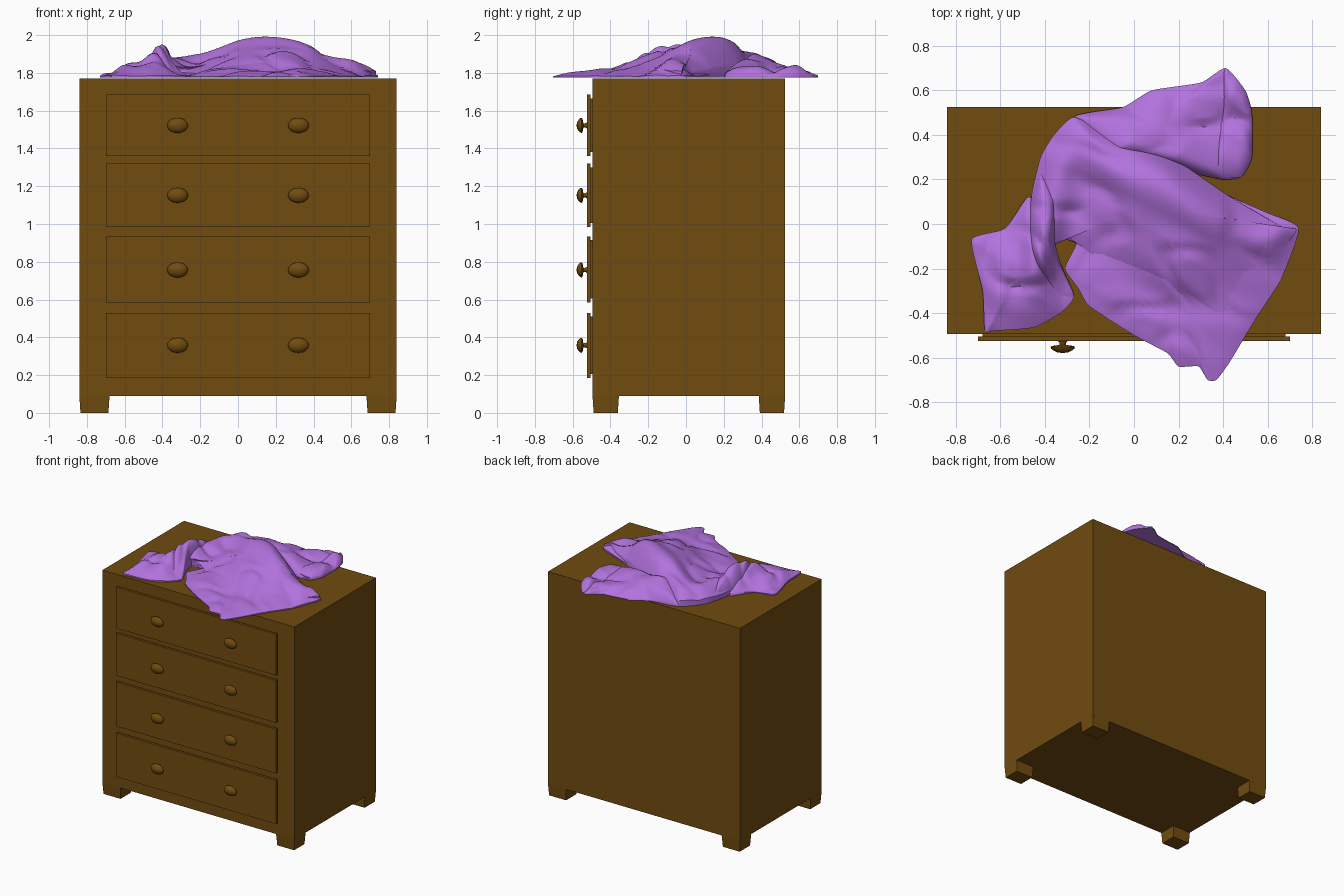
import bpy, bmesh, math
from mathutils import Vector, noise

if "Cube" in bpy.data.objects:
    bpy.data.objects.remove(bpy.data.objects["Cube"])


def material(name, rgb):
    m = bpy.data.materials.new(name)
    m.diffuse_color = (*rgb, 1)
    m.use_nodes = True
    m.node_tree.nodes["Principled BSDF"].inputs["Base Color"].default_value = m.diffuse_color
    return m


WOOD = material("brown wood", (0.165, 0.072, 0.005))
CLOTH = material("purple cloth", (0.45, 0.17, 0.73))


def finish(name, bm, mat, smooth=None):
    bmesh.ops.recalc_face_normals(bm, faces=bm.faces)
    me = bpy.data.meshes.new(name)
    bm.to_mesh(me)
    bm.free()
    me.materials.append(mat)
    ob = bpy.data.objects.new(name, me)
    bpy.context.collection.objects.link(ob)
    if smooth:
        bpy.ops.object.select_all(action='DESELECT')
        ob.select_set(True)
        bpy.context.view_layer.objects.active = ob
        bpy.ops.object.shade_smooth_by_angle(angle=math.radians(smooth))
    return ob


def box(name, x0, x1, y0, y1, z0, z1, taper=0.0):
    # box whose bottom can be pulled in by taper on every side
    bm = bmesh.new()
    bmesh.ops.create_cube(bm, size=1)
    for v in bm.verts:
        t = taper if v.co.z < 0 else 0
        v.co = ((x1 - t if v.co.x > 0 else x0 + t),
                (y1 - t if v.co.y > 0 else y0 + t),
                (z1 if v.co.z > 0 else z0))
    return finish(name, bm, WOOD)


# cabinet and feet
box("cabinet", -0.84, 0.84, -0.495, 0.525, 0.09, 1.77)
for sx, side in ((-1, "left"), (1, "right")):
    xa, xb = sorted((sx * 0.84, sx * 0.68))
    box("front_foot_" + side, xa, xb, -0.495, -0.355, 0, 0.091, 0.006)
    box("back_foot_" + side, xa, xb, 0.385, 0.525, 0, 0.091, 0.006)

# knob: (radius, distance from the drawer)
KNOB = [(0.022, 0), (0.016, 0.006), (0.014, 0.018), (0.03, 0.02), (0.049, 0.023),
        (0.055, 0.028), (0.052, 0.035), (0.042, 0.043), (0.025, 0.051), (0.0, 0.055)]


def knob(name, x, z, n=24):
    bm = bmesh.new()
    rings = []
    for r, d in KNOB[:-1]:
        rings.append([bm.verts.new((x + r * math.cos(a), -0.525 - d, z + 0.73 * r * math.sin(a)))
                      for a in (2 * math.pi * i / n for i in range(n))])
    tip = bm.verts.new((x, -0.525 - KNOB[-1][1], z))
    for a, b in zip(rings, rings[1:]):
        for i in range(n):
            bm.faces.new((a[i], a[(i + 1) % n], b[(i + 1) % n], b[i]))
    for i in range(n):
        bm.faces.new((rings[-1][i], rings[-1][(i + 1) % n], tip))
    finish(name, bm, WOOD, 50)


# drawers with recessed neck and two knobs each
for i, (z0, z1, kz) in enumerate([(0.185, 0.53, 0.358), (0.585, 0.935, 0.757),
                                  (0.985, 1.32, 1.152), (1.36, 1.685, 1.522)]):
    box(f"drawer_neck_{i}", -0.68, 0.68, -0.506, -0.49, z0 + 0.02, z1 - 0.02)
    box(f"drawer_front_{i}", -0.70, 0.70, -0.525, -0.505, z0, z1)
    for sx, side in ((-1, "left"), (1, "right")):
        knob(f"knob_{i}_{side}", sx * 0.32, kz)

# crumpled shirt: shared height field of soft hills plus folds
FLOOR = 1.775
HILLS = [(0.07, 0.20, 0.24, 0.14, -30, 0.135), (0.36, 0.03, 0.24, 0.10, -30, 0.06),
         (0.64, -0.06, 0.06, 0.05, 0, 0.07), (-0.41, -0.08, 0.15, 0.055, 80, 0.13),
         (0.2, -0.15, 0.22, 0.11, -30, 0.055), (-0.33, 0.3, 0.16, 0.07, 65, 0.05),
         (-0.58, -0.22, 0.15, 0.03, 75, 0.02), (0.2, 0.5, 0.25, 0.06, 20, 0.02)]


def height(x, y):
    z = 1.825
    for cx, cy, sl, ss, ang, amp in HILLS:
        c, s = math.cos(math.radians(ang)), math.sin(math.radians(ang))
        u, v = (x - cx) * c + (y - cy) * s, (y - cy) * c - (x - cx) * s
        z += amp * math.exp(-0.5 * ((u / sl) ** 2 + (v / ss) ** 2))
    u, v = 0.87 * x - 0.5 * y, 0.5 * x + 0.87 * y
    z += 0.022 * noise.noise(Vector((u * 3.5, v * 9, 1.3)))
    z -= 0.02 * max(0, 1 - 5 * abs(noise.noise(Vector((u * 3, v * 5, 7.7)))))
    return z


def spline(pts, steps=8):
    out, n = [], len(pts)
    for i in range(n):
        p0, p1, p2, p3 = (Vector(pts[(i + k) % n]) for k in (-1, 0, 1, 2))
        for s in range(steps):
            t = s / steps
            m1, m2 = (p2 - p0) * 0.28, (p3 - p1) * 0.28
            out.append(p1 * (2*t**3 - 3*t**2 + 1) + m1 * (t**3 - 2*t**2 + t)
                       + p2 * (3*t**2 - 2*t**3) + m2 * (t**3 - t**2))
    return out


def panel(name, centre, outline, drop, power, lift=0.0, rings=18):
    # closed cloth panel: rings from the centre to the outline over the height field
    bm = bmesh.new()
    edge, c = spline(outline), Vector(centre)
    n = len(edge)

    def top(p, r):
        h = height(p.x, p.y) + lift
        return min(2.0, FLOOR + (h - FLOOR) * (1 - drop * r ** power))

    loops = []
    for k in range(1, rings + 1):
        r = 1 - (1 - k / rings) ** 1.3
        pts = [c.lerp(e, r) for e in edge]
        loops.append([bm.verts.new((p.x, p.y, top(p, r))) for p in pts])
    loops.append([bm.verts.new((e.x, e.y, FLOOR)) for e in edge])
    loops.append([bm.verts.new((*c.lerp(e, 0.5), FLOOR)) for e in edge])
    first = bm.verts.new((c.x, c.y, top(c, 0)))
    last = bm.verts.new((c.x, c.y, FLOOR))
    for i in range(n):
        j = (i + 1) % n
        bm.faces.new((first, loops[0][i], loops[0][j]))
        bm.faces.new((last, loops[-1][j], loops[-1][i]))
        for a, b in zip(loops, loops[1:]):
            bm.faces.new((a[i], b[i], b[j], a[j]))
    finish(name, bm, CLOTH, 45)


# lower body layer with the front flap and hem
panel("shirt_body_lower", (0.15, -0.2),
      [(-0.31, -0.05), (-0.26, -0.09), (-0.31, -0.2), (-0.25, -0.29), (-0.2, -0.37), (0, -0.5),
       (0.15, -0.58), (0.2, -0.64), (0.29, -0.64), (0.33, -0.70), (0.37, -0.70), (0.43, -0.62),
       (0.55, -0.42), (0.66, -0.25), (0.74, -0.02), (0.6, 0.05), (0.42, 0.13), (0.28, 0.22),
       (0, 0.3), (-0.2, 0.2)], 0.8, 5, -0.012)
# upper body layer
panel("shirt_body_upper", (0.05, 0.08),
      [(-0.27, 0.48), (-0.36, 0.4), (-0.42, 0.3), (-0.46, 0.13), (-0.46, 0), (-0.38, -0.1),
       (-0.3, -0.06), (-0.1, -0.2), (0.1, -0.3), (0.38, -0.44), (0.43, -0.42), (0.6, -0.2),
       (0.73, -0.03), (0.66, -0.01), (0.42, 0.13), (0.2, 0.28), (0.02, 0.36), (-0.1, 0.4)],
      0.6, 5, 0.008, 24)
# back sleeve and its open cuff
panel("back_sleeve", (0.12, 0.44),
      [(-0.27, 0.48), (-0.05, 0.525), (0.08, 0.6), (0.3, 0.635), (0.41, 0.70), (0.5, 0.6),
       (0.53, 0.5), (0.53, 0.3), (0.48, 0.21), (0.4, 0.2), (0.3, 0.22), (0.1, 0.28),
       (-0.15, 0.3)], 0.85, 4, -0.005)
panel("back_cuff", (0.45, 0.45),
      [(0.41, 0.70), (0.5, 0.6), (0.53, 0.5), (0.53, 0.3), (0.48, 0.21), (0.37, 0.22),
       (0.36, 0.32), (0.39, 0.5)], 0.7, 4, 0.002)
# front sleeve: raised upper arm and flat cuff
panel("front_sleeve_upper", (-0.41, -0.05),
      [(-0.42, 0.25), (-0.46, 0.13), (-0.48, 0), (-0.47, -0.14), (-0.42, -0.25), (-0.34, -0.35),
       (-0.27, -0.32), (-0.32, -0.2), (-0.35, -0.1), (-0.34, 0.02), (-0.35, 0.15)], 0.75, 5, 0.005)
panel("front_sleeve_cuff", (-0.52, -0.23),
      [(-0.73, -0.07), (-0.58, -0.02), (-0.48, 0.12), (-0.44, 0.08), (-0.4, -0.15),
       (-0.27, -0.32), (-0.33, -0.4), (-0.45, -0.465), (-0.63, -0.48), (-0.67, -0.48),
       (-0.68, -0.3)], 0.75, 4, -0.003)
